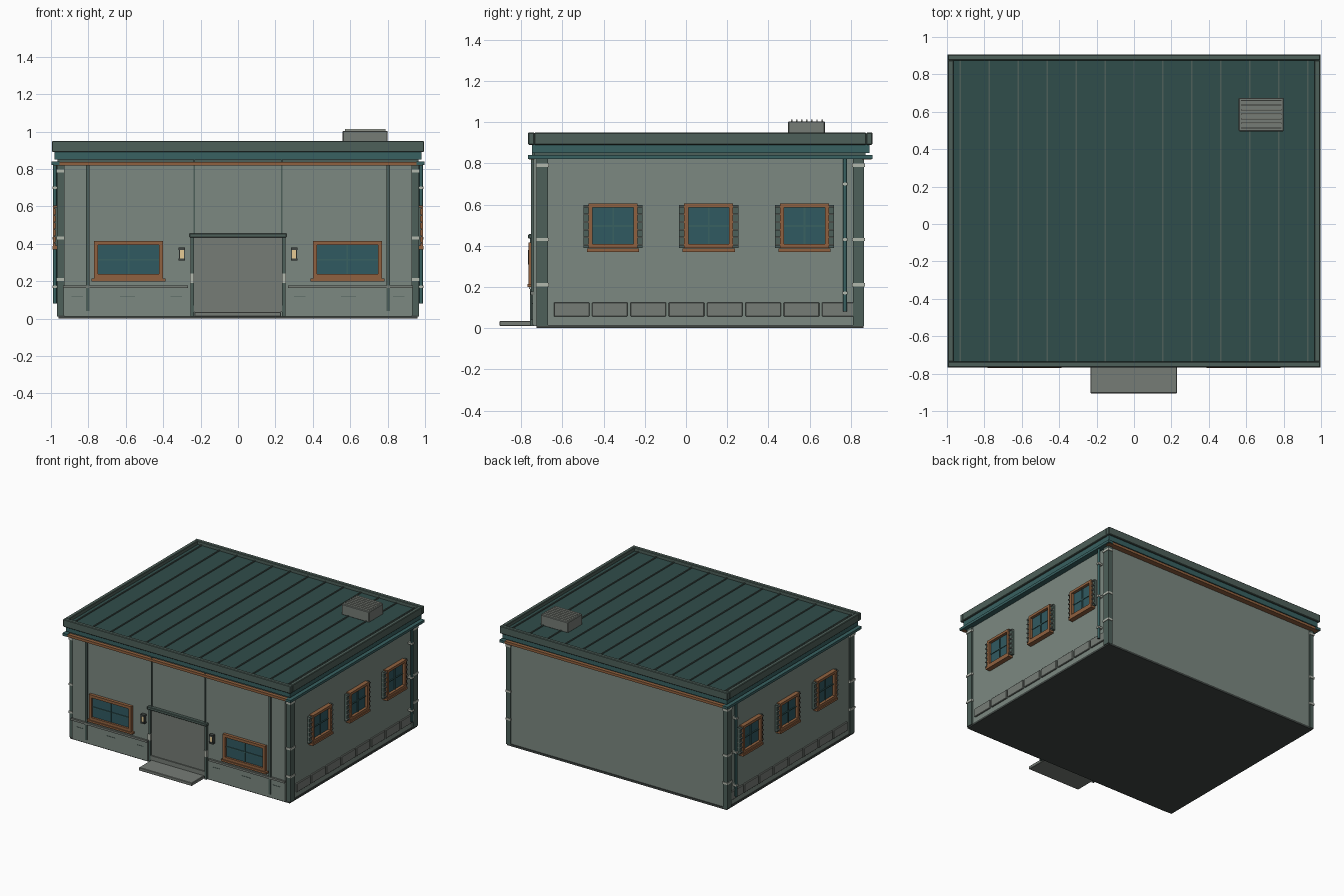
import bpy, bmesh
from mathutils import Matrix, Vector

if "Cube" in bpy.data.objects:
    bpy.data.objects.remove(bpy.data.objects["Cube"])

COLORS = {
    "wall": (0.20, 0.25, 0.22), "trim": (0.075, 0.115, 0.10), "roof": (0.03, 0.075, 0.07),
    "teal": (0.04, 0.12, 0.12), "glass": (0.03, 0.10, 0.12), "wood": (0.28, 0.12, 0.05),
    "stone": (0.18, 0.20, 0.18), "metal": (0.45, 0.48, 0.42), "lamp": (0.80, 0.60, 0.30),
    "dark": (0.05, 0.06, 0.055),
}
MATS = {}
for key, c in COLORS.items():
    MATS[key] = bpy.data.materials.new(key)
    MATS[key].diffuse_color = (*c, 1)


def finish(name, bm, color, mirror=False, bevel=0):
    me = bpy.data.meshes.new(name)
    bm.to_mesh(me)
    bm.free()
    me.materials.append(MATS[color])
    ob = bpy.data.objects.new(name, me)
    bpy.context.collection.objects.link(ob)
    if bevel:
        b = ob.modifiers.new("bevel", 'BEVEL')
        b.width, b.segments = bevel, 1
    if mirror:
        m = ob.modifiers.new("mirror", 'MIRROR')
        m.use_mirror_merge = False
    return ob


def boxes(name, color, spans, mirror=False, bevel=0):
    """One object from boxes given as (x0, x1, y0, y1, z0, z1)."""
    bm = bmesh.new()
    for x0, x1, y0, y1, z0, z1 in spans:
        mat = Matrix.Translation(((x0 + x1) / 2, (y0 + y1) / 2, (z0 + z1) / 2))
        mat = mat @ Matrix.Diagonal((x1 - x0, y1 - y0, z1 - z0, 1))
        bmesh.ops.create_cube(bm, size=1, matrix=mat)
    return finish(name, bm, color, mirror, bevel)


def ring(x, y0, y1, t, z0, z1):
    """Four boxes forming a rectangular rim of thickness t."""
    return [(-x, x, y0, y0 + t, z0, z1), (-x, x, y1 - t, y1, z0, z1),
            (-x, -x + t, y0 + t, y1 - t, z0, z1), (x - t, x, y0 + t, y1 - t, z0, z1)]


def frame2d(a0, a1, z0, z1, t):
    """Window frame bars as (a0, a1, z0, z1)."""
    return [(a0, a1, z0, z0 + t), (a0, a1, z1 - t, z1),
            (a0, a0 + t, z0 + t, z1 - t), (a1 - t, a1, z0 + t, z1 - t)]


# Body
boxes("main_walls", "wall", [(-0.955, 0.955, -0.72, 0.857, 0.015, 0.88)])
boxes("floor_plinth", "dark", [(-0.96, 0.96, -0.725, 0.862, 0, 0.016)])
boxes("front_wall_panel", "wall", [(-0.93, 0.93, -0.74, -0.715, 0.01, 0.83)])

# Corner posts with pale clamps
posts = [(-0.725, -0.67), (0.81, 0.865)]
boxes("corner_posts", "trim", [(0.93, 0.967, a, b, 0.01, 0.84) for a, b in posts], True)
boxes("corner_post_clamps", "metal",
      [(0.928, 0.971, a - 0.004, b + 0.004, z - 0.008, z + 0.008)
       for a, b in posts for z in (0.21, 0.43, 0.79)], True)

# Roof: fascia, gutters, parapet, deck, standing seams
boxes("fascia_band", "teal", [(-0.98, 0.98, -0.747, 0.89, 0.85, 0.892)])
boxes("fascia_underside", "trim", [(-0.965, 0.965, -0.735, 0.872, 0.835, 0.852)])
boxes("side_gutters", "teal", [(0.955, 0.998, -0.768, 0.905, 0.82, 0.84)], True)
boxes("eave_trim", "wood", [(-0.985, 0.985, -0.763, -0.735, 0.818, 0.838),
                            (-0.985, 0.985, 0.855, 0.90, 0.818, 0.838)])
boxes("parapet", "trim", ring(0.995, -0.766, 0.905, 0.03, 0.89, 0.95), bevel=0.004)
boxes("roof_deck", "roof", [(-0.97, 0.97, -0.74, 0.88, 0.888, 0.922)])
boxes("roof_seams", "trim", [(i * 0.155 - 0.004, i * 0.155 + 0.004, -0.736, 0.875, 0.92, 0.93)
                             for i in range(-6, 7)])

# Rooftop vent unit
boxes("roof_vent", "stone", [(0.56, 0.80, 0.495, 0.675, 0.92, 1.004)], bevel=0.004)
boxes("roof_vent_slats", "metal", [(0.572, 0.788, 0.51 + i * 0.0245, 0.517 + i * 0.0245, 1.0, 1.013)
                                   for i in range(7)])

# Front pilasters and wainscot
boxes("front_pilasters", "trim", [(0.794, 0.812, -0.752, -0.735, 0.04, 0.825),
                                  (0.229, 0.239, -0.748, -0.735, 0.45, 0.85)], True)
boxes("wainscot_panel", "wall", [(0.27, 0.932, -0.745, -0.735, 0.015, 0.162)], True)
boxes("wainscot_ledge", "stone", [(0.268, 0.936, -0.754, -0.735, 0.162, 0.178)], True)
boxes("wainscot_grooves", "trim", [(0.30, 0.36, -0.747, -0.74, 0.117, 0.121),
                                   (0.55, 0.63, -0.747, -0.74, 0.117, 0.121),
                                   (0.83, 0.89, -0.747, -0.74, 0.117, 0.121)], True)

# Entrance
boxes("door_panel", "stone", [(-0.236, 0.236, -0.746, -0.73, 0.035, 0.435)])
boxes("door_threshold", "stone", [(-0.236, 0.236, -0.754, -0.73, 0.035, 0.07)])
boxes("door_posts", "trim", [(0.236, 0.254, -0.758, -0.73, 0.01, 0.44)], True)
boxes("door_post_clamps", "metal", [(0.234, 0.257, -0.761, -0.73, 0.19, 0.24)], True)
boxes("door_lintel", "trim", [(-0.26, 0.26, -0.766, -0.73, 0.434, 0.456)], bevel=0.003)
boxes("entrance_step", "stone", [(-0.233, 0.23, -0.905, -0.73, 0.01, 0.035)], bevel=0.003)

# Front windows
x0, x1, z0, z1 = 0.40, 0.77, 0.215, 0.415
boxes("front_window_frames", "wood",
      [(a, b, -0.764, -0.735, c, d) for a, b, c, d in frame2d(x0, x1, z0, z1, 0.022)], True)
boxes("front_window_glass", "glass", [(x0 + 0.02, x1 - 0.02, -0.748, -0.735, z0 + 0.02, z1 - 0.02)], True)
boxes("front_window_bars", "teal", [(0.581, 0.589, -0.754, -0.74, z0 + 0.02, z1 - 0.02),
                                    (x0 + 0.02, x1 - 0.02, -0.753, -0.74, 0.311, 0.319)], True)
boxes("front_window_sills", "wood", [(0.388, 0.783, -0.769, -0.735, 0.199, 0.214)], True)

# Wall lanterns
boxes("lantern_body", "dark", [(0.283, 0.317, -0.768, -0.735, 0.31, 0.322),
                               (0.283, 0.317, -0.768, -0.735, 0.366, 0.38),
                               (0.285, 0.315, -0.748, -0.735, 0.31, 0.38),
                               (0.285, 0.290, -0.766, -0.74, 0.32, 0.37),
                               (0.310, 0.315, -0.766, -0.74, 0.32, 0.37)], True)
boxes("lantern_light", "lamp", [(0.290, 0.310, -0.763, -0.745, 0.322, 0.366)], True)

# Side windows with louvred shutters
z0, z1 = 0.388, 0.605
frames, glass, bars, sills, shutters, slats = [], [], [], [], [], []
for yc in (-0.354, 0.11, 0.575):
    a0, a1 = yc - 0.119, yc + 0.119
    frames += [(0.95, 0.988, a, b, c, d) for a, b, c, d in frame2d(a0, a1, z0, z1, 0.02)]
    glass.append((0.95, 0.966, a0 + 0.018, a1 - 0.018, z0 + 0.018, z1 - 0.018))
    bars += [(0.955, 0.973, yc - 0.004, yc + 0.004, z0 + 0.018, z1 - 0.018),
             (0.955, 0.972, a0 + 0.018, a1 - 0.018, 0.492, 0.5)]
    sills.append((0.95, 0.993, yc - 0.127, yc + 0.127, 0.37, 0.387))
    for s in (-1, 1):
        p, q = sorted((yc + s * 0.119, yc + s * 0.144))
        shutters.append((0.95, 0.975, p, q, 0.388, 0.597))
        slats += [(0.955, 0.984, p, q, 0.40 + i * 0.037, 0.408 + i * 0.037) for i in range(6)]
boxes("side_window_frames", "wood", frames, True)
boxes("side_window_glass", "glass", glass, True)
boxes("side_window_bars", "teal", bars, True)
boxes("side_window_sills", "wood", sills, True)
boxes("side_shutters", "trim", shutters, True)
boxes("side_shutter_slats", "stone", slats, True)

# Foundation blocks along the sides
boxes("side_base_blocks", "stone",
      [(0.95, 0.966, -0.642 + i * 0.186, -0.469 + i * 0.186, 0.057, 0.125) for i in range(8)],
      True, bevel=0.003)

# Downspouts with brackets
bm = bmesh.new()
bmesh.ops.create_cone(bm, cap_ends=True, segments=12, radius1=0.01, radius2=0.01, depth=0.75,
                      matrix=Matrix.Translation(Vector((0.979, 0.772, 0.455))))
pipe = finish("downspouts", bm, "teal", True)
bpy.context.view_layer.objects.active = pipe
pipe.select_set(True)
bpy.ops.object.shade_smooth_by_angle()
boxes("downspout_brackets", "metal", [(0.95, 0.992, 0.759, 0.785, z - 0.007, z + 0.007)
                                      for z in (0.17, 0.43, 0.70)], True)

for m in bpy.data.materials:
    if m.users and not m.is_grease_pencil:
        m.use_nodes = True
        m.node_tree.nodes["Principled BSDF"].inputs["Base Color"].default_value = m.diffuse_color
